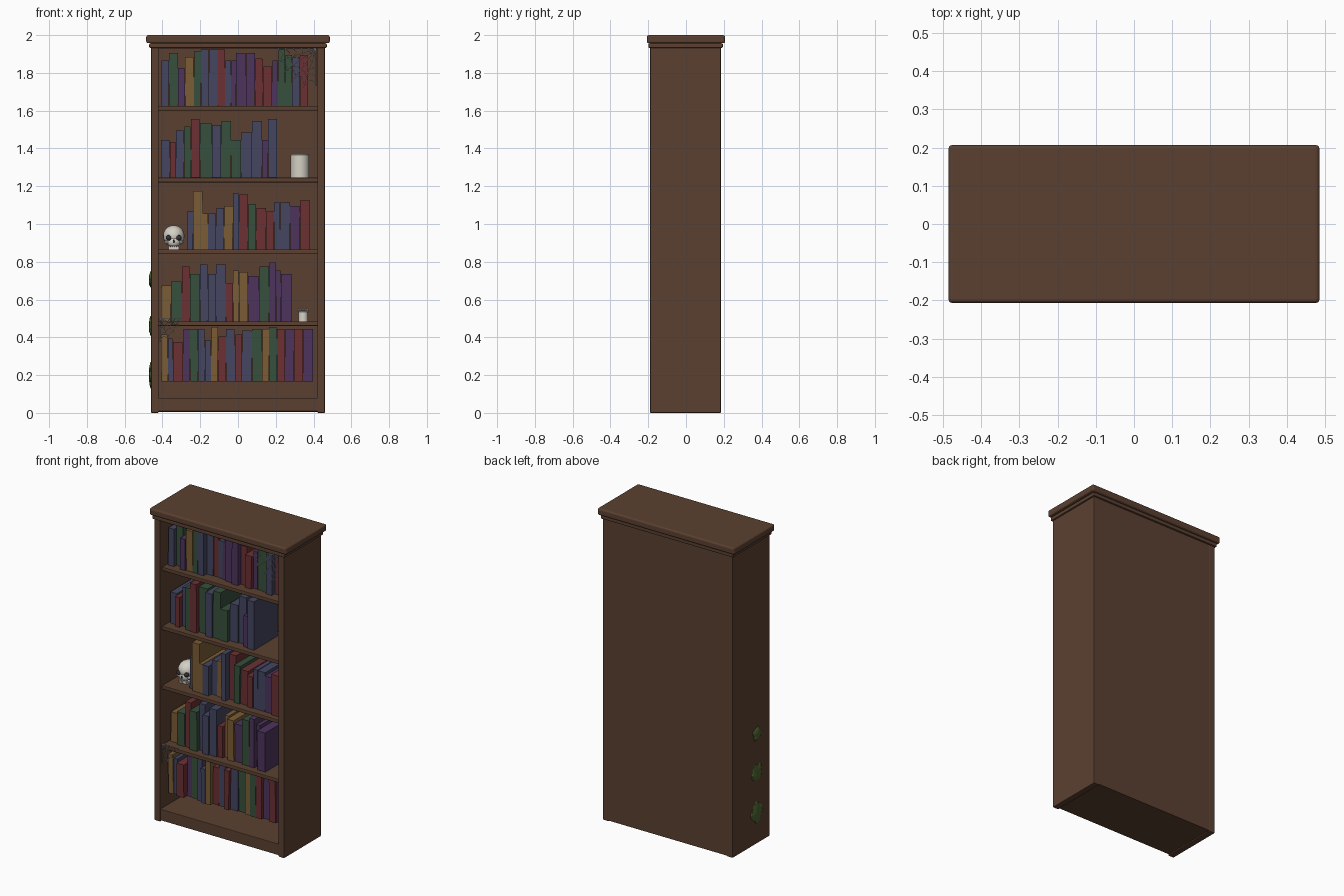
import bpy, bmesh, math, random
from mathutils import Matrix, Vector

random.seed(4)
cube = bpy.data.objects.get("Cube")
if cube:
    bpy.data.objects.remove(cube, do_unlink=True)


def material(name, r, g, b):
    m = bpy.data.materials.new(name)
    m.use_nodes = True
    m.diffuse_color = (r, g, b, 1)
    m.node_tree.nodes["Principled BSDF"].inputs["Base Color"].default_value = (r, g, b, 1)
    return m


wood = material("brown_wood", .105, .051, .030)
bone = material("bone_white", .66, .64, .56)
dark = material("socket_dark", .035, .032, .04)
moss = material("moss_green", .075, .125, .03)
silk = material("web_grey", .55, .57, .56)
covers = {"R": material("red_cover", .147, .030, .033),
          "G": material("green_cover", .037, .080, .045),
          "B": material("blue_cover", .058, .061, .120),
          "P": material("purple_cover", .075, .034, .110),
          "Y": material("gold_cover", .195, .107, .036)}


def finish(name, bm, mats, smooth=False):
    mesh = bpy.data.meshes.new(name)
    bm.to_mesh(mesh)
    bm.free()
    for m in mats:
        mesh.materials.append(m)
    ob = bpy.data.objects.new(name, mesh)
    bpy.context.collection.objects.link(ob)
    if smooth:
        bpy.ops.object.select_all(action="DESELECT")
        ob.select_set(True)
        bpy.context.view_layer.objects.active = ob
        bpy.ops.object.shade_smooth_by_angle()
    return ob


def add_box(bm, lo, hi, turn=0.0, index=0):
    lo, hi = Vector(lo), Vector(hi)
    mat = (Matrix.Translation((lo + hi) / 2) @ Matrix.Rotation(turn, 4, "Y")
           @ Matrix.Diagonal((*(hi - lo), 1)))
    verts = bmesh.ops.create_cube(bm, size=1, matrix=mat)["verts"]
    for f in {f for v in verts for f in v.link_faces}:
        f.material_index = index


def box(name, lo, hi, bevel=0.0, segments=2):
    bm = bmesh.new()
    add_box(bm, lo, hi)
    ob = finish(name, bm, [wood])
    if bevel:
        mod = ob.modifiers.new("soft_edges", "BEVEL")
        mod.width, mod.segments = bevel, segments
    return ob


def ball(name, centre, size, mat, detail=20):
    bm = bmesh.new()
    bmesh.ops.create_uvsphere(bm, u_segments=detail, v_segments=detail // 2, radius=1,
                              matrix=Matrix.Translation(centre) @ Matrix.Diagonal((*size, 1)))
    return finish(name, bm, [mat], True)


def lathe(name, centre, profile, mat, sides=24):
    # revolve (radius, height) pairs around z
    bm = bmesh.new()
    verts = [bm.verts.new((r, 0, z)) for r, z in profile]
    edges = [bm.edges.new(pair) for pair in zip(verts, verts[1:])]
    bmesh.ops.spin(bm, geom=verts + edges, cent=(0, 0, 0), axis=(0, 0, 1),
                   angle=math.tau, steps=sides)
    bmesh.ops.remove_doubles(bm, verts=bm.verts, dist=1e-5)
    bmesh.ops.recalc_face_normals(bm, faces=bm.faces)
    bmesh.ops.translate(bm, verts=bm.verts, vec=centre)
    return finish(name, bm, [mat], True)


# Cabinet
FRONT, BACK = -.19, .185
for side, x in (("left", .44), ("right", -.44)):
    box(side + "_side_panel", (x - .02, FRONT, 0), (x + .02, BACK, 1.94), .004)
box("back_panel", (-.43, .16, .005), (.43, BACK - .001, 1.94))
box("base_plinth", (-.425, FRONT + .003, .008), (.425, .17, .08), .003)
box("inner_ceiling", (-.43, FRONT + .003, 1.93), (.43, .18, 1.95))
box("lower_moulding", (-.47, -.199, 1.932), (.47, .195, 1.957), .006)
box("top_crown", (-.486, -.207, 1.957), (.486, .207, 2), .01, 3)
shelf_tops = [.485 + .38 * i for i in range(4)]
for i, z in enumerate(shelf_tops):
    box("shelf_%d" % (i + 1), (-.425, -.168, z - .024), (.425, .165, z), .004)


# Books: cover colours, widths and heights, from right to left of the cabinet
def book_row(name, x, z, colours, widths, heights):
    bm = bmesh.new()
    keys = list(covers)
    for key, w, h in zip(colours, widths, heights):
        w *= .0053
        front = random.uniform(-.135, -.095)
        add_box(bm, (x + .001, front, z), (x + w - .001, front + .24, z + h / 100),
                random.uniform(-.012, .012), keys.index(key))
        x += w
    finish(name, bm, covers.values())


book_row("bottom_books", -.408, .165, "YBRPGBBYRBRBGYGRPRP",
         [7, 5, 10, 7, 8, 7, 6, 7, 8, 9, 7, 10, 10, 7, 8, 8, 9, 9, 10],
         [25, 23, 21, 28, 28, 28, 22, 29, 24, 28, 25, 27, 28, 28, 29, 28, 28, 28, 28])
book_row("second_books", -.408, shelf_tops[0], "YGRGBBBRYYPGPPP",
         [10, 11, 8, 10, 8, 8, 10, 7, 6, 9, 11, 10, 7, 5, 11],
         [19, 21, 29, 25, 30, 25, 30, 20, 27, 26, 24, 29, 31, 27, 25])
book_row("third_books", -.27, shelf_tops[1], "BYYBBYBRGRRBBPR",
         [6, 10, 5, 8, 8, 9, 6, 9, 8, 10, 8, 6, 10, 10, 10],
         [20, 31, 19, 19, 22, 23, 30, 29, 24, 22, 20, 25, 25, 23, 26])
book_row("fourth_books", -.408, shelf_tops[2], "BRBGRGBGGBBPB",
         [9, 6, 8, 7, 9, 12, 9, 10, 10, 11, 10, 6, 9],
         [20, 19, 25, 27, 31, 29, 28, 30, 20, 24, 30, 20, 31])
book_row("top_books", -.408, shelf_tops[3], "BGPYGBBRBPPPRRPGGBR",
         [8, 9, 7, 9, 7, 8, 9, 7, 6, 5, 10, 9, 8, 9, 6, 7, 7, 8, 8],
         [24, 28, 20, 26, 29, 30, 30, 30, 24, 24, 28, 28, 25, 21, 24, 30, 27, 26, 27])

# Skull
sx, sy, sz = -.34, -.02, shelf_tops[1]
ball("skull_cranium", (sx, sy, sz + .072), (.057, .064, .056), bone)
ball("skull_face", (sx, sy - .035, sz + .042), (.036, .03, .032), bone)
for side, s in (("left", 1), ("right", -1)):
    ball(side + "_eye_socket", (sx + s * .027, sy - .054, sz + .062), (.015, .014, .015), dark, 12)
    ball(side + "_cheekbone", (sx + s * .037, sy - .035, sz + .038), (.014, .018, .011), bone, 12)
ball("nose_hole", (sx, sy - .063, sz + .042), (.006, .006, .009), dark, 8)
bm = bmesh.new()
add_box(bm, (sx - .028, sy - .055, sz), (sx + .028, sy, sz + .012))
for i in range(5):
    cx = sx + (i - 2) * .011
    add_box(bm, (cx - .004, sy - .06, sz + .008), (cx + .004, sy - .045, sz + .022))
finish("skull_jaw_and_teeth", bm, [bone])

# Candles
lathe("large_candle", (.328, .045, shelf_tops[2]),
      [(0, 0), (.049, 0), (.049, .12), (.044, .126), (.036, .118), (0, .114)], bone)
stub = (.345, .02, shelf_tops[0])
lathe("candle_stub", stub,
      [(0, 0), (.026, 0), (.025, .05), (.031, .058), (.024, .058), (0, .05)], bone, 16)
bm = bmesh.new()
for i in range(5):
    a = i * math.tau / 5 + .3
    bmesh.ops.create_cone(bm, cap_ends=True, segments=6, radius1=.006, radius2=.001, depth=.02,
                          matrix=Matrix.Translation((stub[0] + .026 * math.cos(a),
                                                     stub[1] + .026 * math.sin(a), stub[2] + .066)))
finish("stub_wax_peaks", bm, [bone])


# Cobwebs: fanned threads joined by sagging rings
def cobweb(name, corner, start, reach, spokes, rings):
    curve = bpy.data.curves.new(name, "CURVE")
    curve.dimensions = "3D"
    curve.bevel_depth, curve.bevel_resolution = .0016, 0

    def thread(points):
        spline = curve.splines.new("POLY")
        spline.points.add(len(points) - 1)
        for p, co in zip(spline.points, points):
            p.co = (*co, 1)

    def at(angle, radius):
        return Vector(corner) + Vector((math.cos(angle), 0, math.sin(angle))) * radius

    step = math.pi / 2 / (spokes - 1)
    lengths = [reach * random.uniform(.88, 1) for _ in range(spokes)]
    for i, length in enumerate(lengths):
        thread([Vector(corner), at(start + i * step, length)])
    for k in range(1, rings + 1):
        t = k / (rings + .4)
        points = []
        for i, length in enumerate(lengths):
            points.append(at(start + i * step, length * t))
            if i < spokes - 1:
                points.append(at(start + (i + .5) * step, (length + lengths[i + 1]) / 2 * t * .87))
        thread(points)
    curve.materials.append(silk)
    ob = bpy.data.objects.new(name, curve)
    bpy.context.collection.objects.link(ob)
    bpy.ops.object.select_all(action="DESELECT")
    ob.select_set(True)
    bpy.context.view_layer.objects.active = ob
    bpy.ops.object.convert(target="MESH")


cobweb("upper_cobweb", (.413, -.165, 1.928), math.pi, .22, 6, 5)
cobweb("lower_cobweb", (-.413, -.178, .5), math.pi * 1.5, .125, 5, 4)

# Moss patches on the right side panel
for name, z, width, height in (("low_moss", .20, .062, .07), ("middle_moss", .46, .055, .06),
                               ("high_moss", .705, .042, .045)):
    bm = bmesh.new()
    bmesh.ops.create_icosphere(bm, subdivisions=3, radius=1)
    for v in bm.verts:
        a = math.atan2(v.co.z, v.co.y)
        v.co *= .92 + .1 * math.sin(4 * a + z * 9) + random.uniform(-.06, .06)
    bmesh.ops.transform(bm, verts=bm.verts, matrix=Matrix.Translation((-.46, -.06, z))
                        @ Matrix.Diagonal((.012, width, height, 1)))
    finish(name, bm, [moss])
